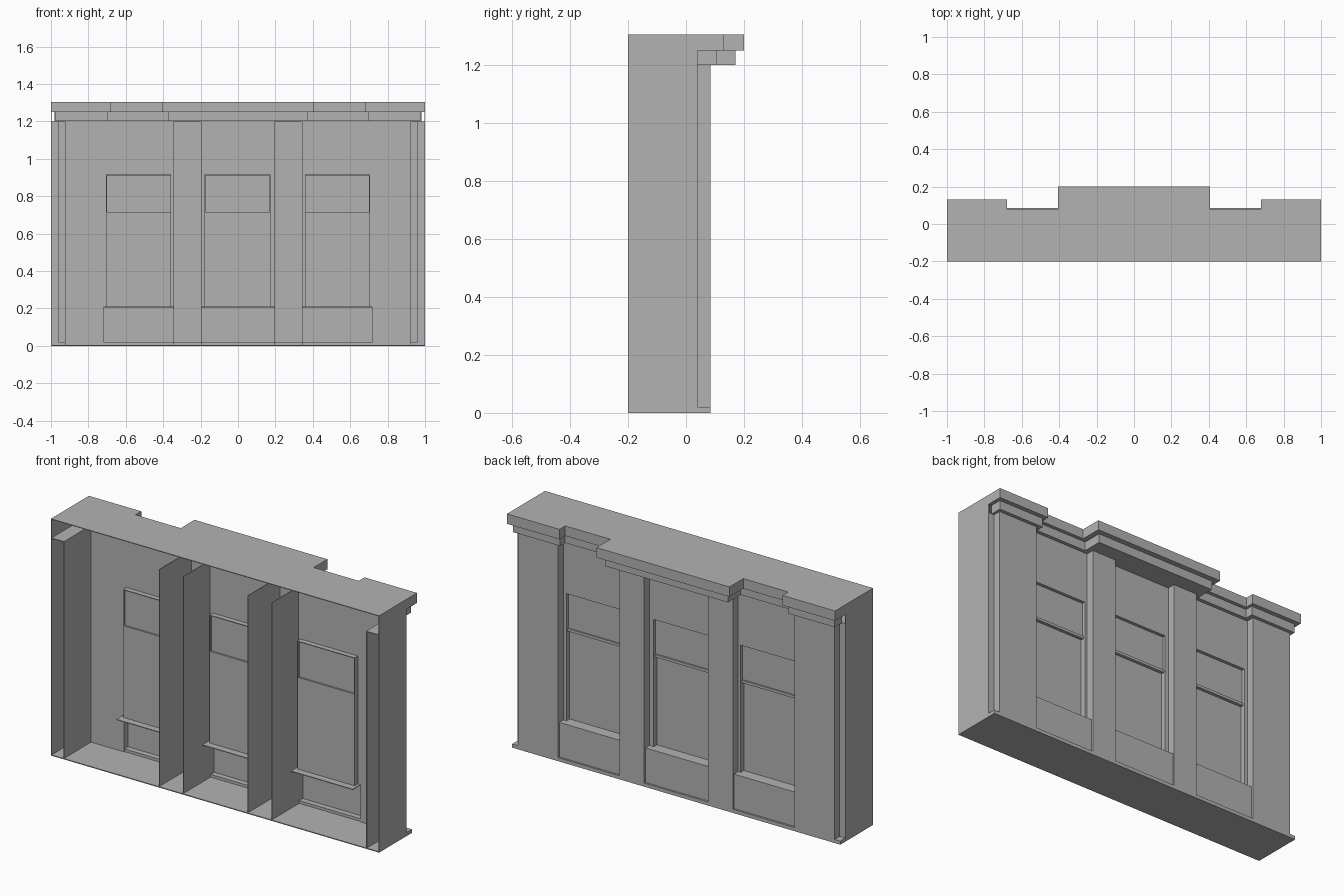
import bpy
import bmesh
from mathutils import Vector

old = bpy.data.objects.get("Cube")
if old:
    bpy.data.objects.remove(old)

stone = bpy.data.materials.new("plain_grey")
stone.use_nodes = True
GREY = (0.45, 0.45, 0.45, 1)
stone.diffuse_color = GREY
stone.node_tree.nodes["Principled BSDF"].inputs["Base Color"].default_value = GREY

T = 0.004                                  # sheet thickness
FRONT, WALL, OPEN = 0.085, 0.04, -0.2      # pilaster face, bay wall, open side
TOP, NECK, STEP = 1.305, 1.2, 1.25


def part(name, boxes):
    """One object from (x0, x1, y0, y1, z0, z1) boxes."""
    bm = bmesh.new()
    for x0, x1, y0, y1, z0, z1 in boxes:
        cube = bmesh.ops.create_cube(bm, size=1)["verts"]
        size = Vector((x1 - x0, y1 - y0, z1 - z0))
        mid = Vector((x0 + x1, y0 + y1, z0 + z1)) / 2
        for v in cube:
            v.co = Vector(a * b for a, b in zip(v.co, size)) + mid
    mesh = bpy.data.meshes.new(name)
    bm.to_mesh(mesh)
    bm.free()
    mesh.materials.append(stone)
    obj = bpy.data.objects.new(name, mesh)
    bpy.context.collection.objects.link(obj)
    return obj


def cornice(name, zones, z0, z1):
    """Hollow stepped band: front sheets, step sheets and a soffit."""
    boxes = []
    for x0, x1, y in zones:
        boxes.append((x0, x1, y - T, y, z0, z1))
        boxes.append((x0, x1, WALL, y, z0, z0 + T))
    for (_, x, ya), (_, _, yb) in zip(zones, zones[1:]):
        edge = x - T if ya > yb else x
        boxes.append((edge, edge + T, min(ya, yb) - T, max(ya, yb), z0, z1))
    for x in (zones[0][0], zones[-1][1] - T):
        boxes.append((x, x + T, WALL, zones[0][2], z0, z1))
    part(name, boxes)


# Floor, plinth ledge and roof
part("floor", [(-1, 1, OPEN, FRONT, 0, 0.005)])
part("plinth", [(-1, 1, WALL, FRONT, 0, 0.02)])

upper = [(-1, -0.68, 0.13), (-0.68, -0.405, 0.08), (-0.405, 0.405, 0.2),
         (0.405, 0.68, 0.08), (0.68, 1, 0.13)]
lower = [(-0.98, -0.695, 0.105), (-0.695, -0.375, 0.06), (-0.375, 0.375, 0.17),
         (0.375, 0.695, 0.06), (0.695, 0.98, 0.105)]
part("roof", [(x0, x1, OPEN, y, TOP - T, TOP) for x0, x1, y in upper])
cornice("upper_cornice", upper, STEP, TOP)
cornice("lower_cornice", lower, NECK, STEP)

# End walls, corner posts and outer pilasters
for side, s in (("right", -1), ("left", 1)):
    def flip(x0, x1, *rest):
        return (*sorted((s * x0, s * x1)), *rest)
    part(side + "_end_wall", [flip(1 - T, 1, OPEN, WALL, 0, TOP)])
    part(side + "_corner_post", [
        flip(0.925 - T, 0.925, OPEN, WALL, 0, NECK),
        flip(0.965, 1, WALL - T, WALL, 0, NECK),
        flip(0.925 - T, 1, OPEN, WALL, NECK - T, NECK)])
    part(side + "_outer_pilaster", [
        flip(0.72, 0.965, FRONT - T, FRONT, 0, NECK),
        flip(0.965 - T, 0.965, WALL - T, FRONT, 0, NECK),
        flip(0.72, 0.72 + T, WALL - T, FRONT, 0, NECK),
        flip(0.72, 0.925, WALL - T, WALL, 0, NECK)])
    # Inner pilaster with deep side walls
    part(side + "_inner_pilaster", [
        flip(0.195, 0.345, FRONT - T, FRONT, 0, NECK),
        flip(0.195, 0.195 + T, OPEN + 0.005, FRONT, 0, NECK),
        flip(0.345 - T, 0.345, OPEN + 0.005, FRONT, 0, NECK)])

# Three window bays: bay edges and window edges
SILL, HEAD, RAIL = 0.21, 0.915, 0.71
bays = {"right": (-0.72, -0.345, -0.705, -0.357),
        "middle": (-0.195, 0.195, -0.178, 0.173),
        "left": (0.345, 0.72, 0.357, 0.705)}
for side, (x0, x1, w0, w1) in bays.items():
    part(side + "_bay_wall", [
        (x0, x1, WALL - T, WALL, HEAD, NECK),
        (x0, w0, WALL - T, WALL, SILL, HEAD),
        (w1, x1, WALL - T, WALL, SILL, HEAD)])
    part(side + "_base_panel", [(x0, x1, 0.071, 0.075, 0.005, SILL)])
    part(side + "_sill", [(x0, x1, -0.03, 0.075, SILL - T, SILL)])
    part(side + "_window_frame", [
        (w0, w0 + T, 0.008, WALL, SILL, HEAD),
        (w1 - T, w1, 0.008, WALL, SILL, HEAD),
        (w0, w1, 0.008, WALL, HEAD - T, HEAD)])
    part(side + "_upper_sash", [(w0, w1, 0.018, 0.022, RAIL, HEAD)])
    part(side + "_lower_sash", [(w0, w1, 0.008, 0.012, SILL, RAIL)])
    part(side + "_meeting_rail", [(w0, w1, 0.008, 0.03, RAIL - 0.01, RAIL + 0.005)])
